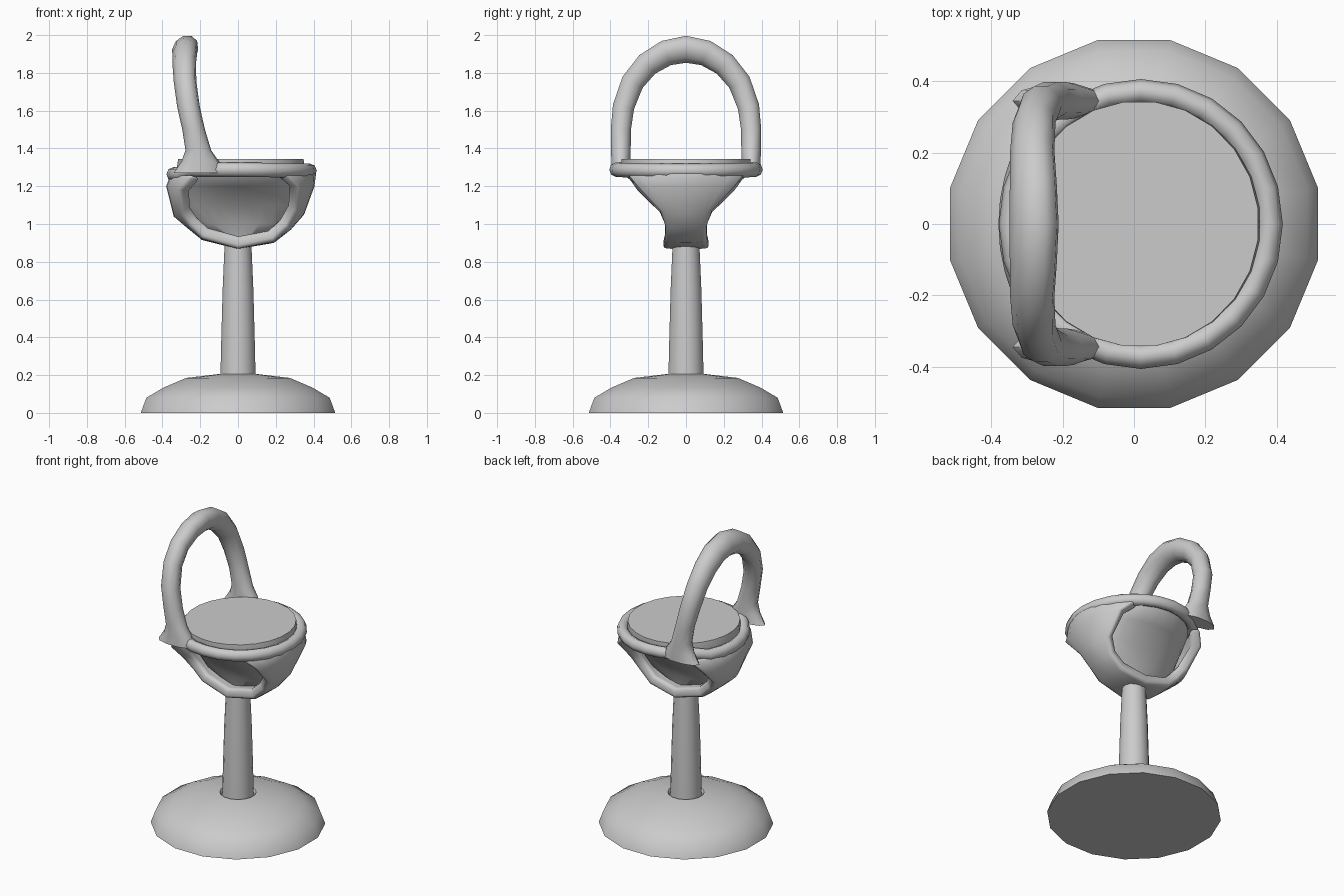
import bpy, bmesh, math
from mathutils import Vector

if "Cube" in bpy.data.objects:
    bpy.data.objects.remove(bpy.data.objects["Cube"])


def finish(name, bm, angle=60):
    bmesh.ops.recalc_face_normals(bm, faces=bm.faces)
    me = bpy.data.meshes.new(name)
    bm.to_mesh(me)
    bm.free()
    ob = bpy.data.objects.new(name, me)
    bpy.context.collection.objects.link(ob)
    bpy.ops.object.select_all(action='DESELECT')
    bpy.context.view_layer.objects.active = ob
    ob.select_set(True)
    bpy.ops.object.shade_smooth_by_angle(angle=math.radians(angle))
    return ob


def loft(name, rings, closed=True, loop=False, caps=(True, True), angle=60):
    """Skin a list of point rows; closed = rows wrap, loop = last row joins first."""
    bm = bmesh.new()
    rows = [[bm.verts.new(p) for p in r] for r in rings]
    n = len(rows[0])
    pairs = list(zip(rows, rows[1:])) + ([(rows[-1], rows[0])] if loop else [])
    for a, b in pairs:
        for i in range(n if closed else n - 1):
            j = (i + 1) % n
            bm.faces.new((a[i], a[j], b[j], b[i]))
    if closed and not loop:
        for flag, row in zip(caps, (rows[0], rows[-1])):
            if flag:
                bm.faces.new(row)
    return finish(name, bm, angle)


def ellipse(cx, rx, ry, z, n=16, off=0.5):
    return [(cx + rx * math.cos((i + off) * 2 * math.pi / n),
             ry * math.sin((i + off) * 2 * math.pi / n), z) for i in range(n)]


# Domed foot with a small recess around the stem
foot = [(.525, 0), (.495, .08), (.40, .135), (.28, .185), (.11, .205), (.085, .16)]
loft("base", [ellipse(0, r, r, z) for r, z in foot], angle=50)

# Tapered stem
stem = [(.096, .15), (.09, .40), (.083, .65), (.072, .90)]
loft("stem", [ellipse(0, r, r, z) for r, z in stem])

# Seat body: flat round top, flanks pinched in along y
body = [(.335, .345, 1.343), (.34, .345, 1.31), (.34, .335, 1.26), (.33, .25, 1.2),
        (.31, .135, 1.1), (.25, .075, 1.0), (.1, .05, .93)]
loft("seat", [ellipse(.015, a, b, z, 24) for a, b, z in body])

# U-shaped shell: centre point (x, z), then edge point (x, half width, z)
shell = [(.415, 1.28, .25, .32, 1.27), (.405, 1.2, .32, .265, 1.2),
         (.35, 1.05, .31, .145, 1.07), (.28, .97, .265, .115, .985),
         (.19, .90, .19, .113, .91), (0, .868, 0, .122, .87),
         (-.19, .915, -.19, .113, .925), (-.27, .98, -.255, .115, .99),
         (-.34, 1.04, -.30, .145, 1.06), (-.38, 1.2, -.31, .265, 1.18),
         (-.355, 1.27, -.25, .32, 1.26)]
rows = []
for cx, cz, ex, w, ez in shell:
    row = []
    for k in range(-4, 5):
        s = k / 4
        row.append((ex + (cx - ex) * (1 - s * s), s * w, ez + (cz - ez) * (1 - s * s)))
    rows.append(row)
strap = loft("seat_shell", rows, closed=False)
# thicken towards the middle of the seat
f = strap.data.polygons[4]
outward = f.normal.dot(f.center - Vector((0, 0, 1.2))) > 0
m = strap.modifiers.new("thickness", 'SOLIDIFY')
m.thickness = .065
m.offset = -1 if outward else 1
m = strap.modifiers.new("round", 'BEVEL')
m.width, m.segments = .018, 2
m.angle_limit = math.radians(50)

# Rim around the seat
rim = []
for i in range(24):
    a = i * math.pi / 12
    c, s = math.cos(a), math.sin(a)
    z = 1.288 - (.025 if c < -.75 else 0) - .006 * max(c, 0)
    rim.append([((.362 + .036 * math.cos(t)) * c + .019, (.372 + .034 * math.cos(t)) * s,
                 z + .038 * math.sin(t)) for t in [k * math.pi / 4 for k in range(8)]])
loft("rim", rim, loop=True)

# Back hoop: x, y, z, radius along x, radius in the hoop plane (half, then mirrored)
half = [(-.21, .345, 1.27, .13, .05), (-.20, .345, 1.33, .10, .052),
        (-.21, .345, 1.39, .068, .055), (-.235, .345, 1.50, .06, .056),
        (-.262, .331, 1.62, .06, .06), (-.28, .283, 1.75, .06, .064),
        (-.285, .205, 1.845, .062, .068), (-.282, .105, 1.905, .066, .072),
        (-.28, 0, 1.925, .069, .075)]
path = half + [(x, -y, z, a, b) for x, y, z, a, b in half[-2::-1]]
hoop = []
for i, (x, y, z, rx, rn) in enumerate(path):
    p, q = path[max(i - 1, 0)], path[min(i + 1, len(path) - 1)]
    t = Vector((0, q[1] - p[1], q[2] - p[2])).normalized()
    n = Vector((0, t.z, -t.y))
    lean = .35 * abs(t.y)          # top of the hoop tips towards the seat
    ring = []
    for k in range(10):
        a = k * math.pi / 5
        u, v = rx * math.cos(a), rn * math.sin(a)
        ring.append(Vector((x + u + lean * abs(v) * (1 if v > 0 else -1) * .5, y, z)) + n * v)
    hoop.append(ring)
loft("back_hoop", hoop)
